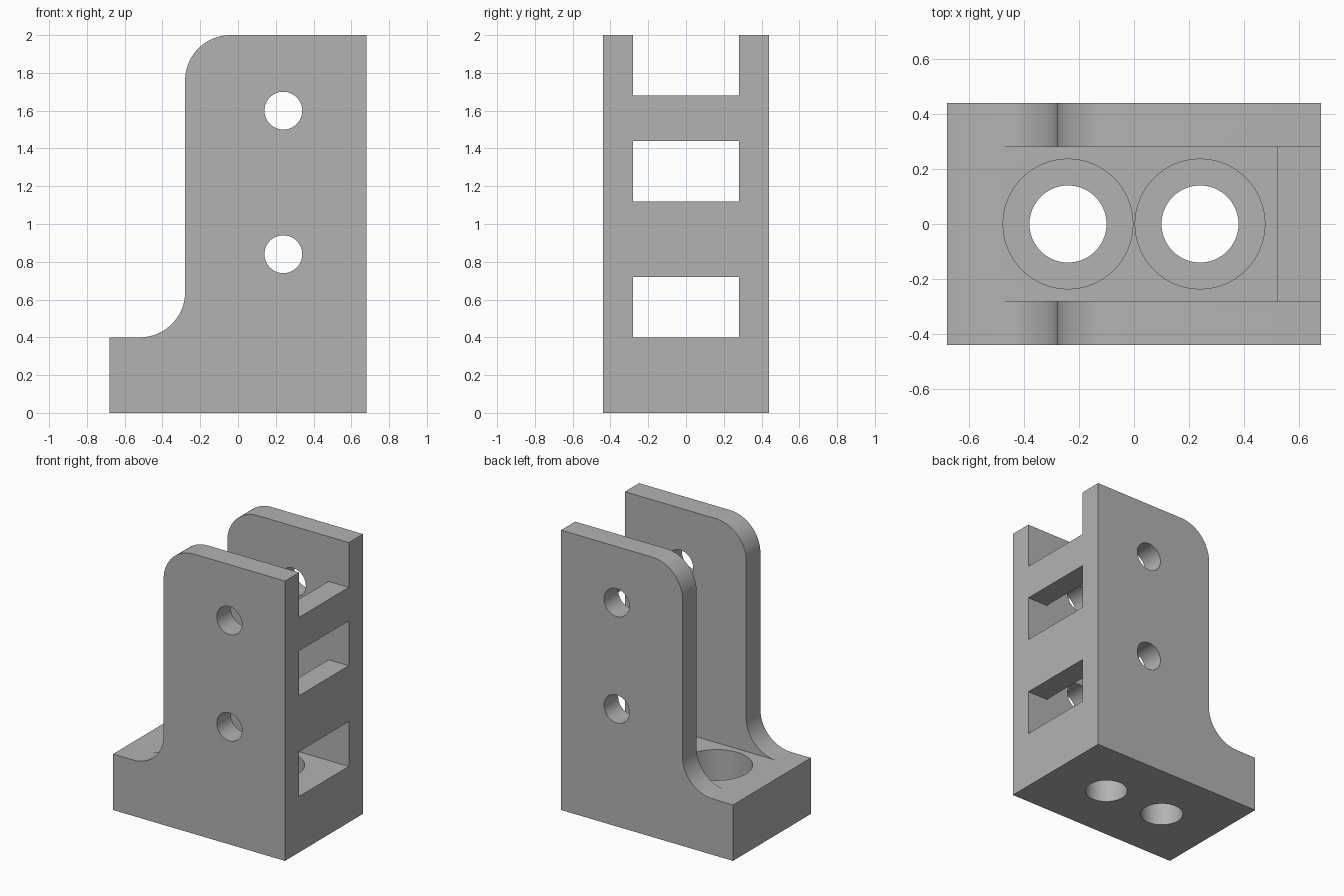
import bpy, bmesh
from math import sin, cos, pi
from mathutils import Matrix

if "Cube" in bpy.data.objects:
    bpy.data.objects.remove(bpy.data.objects["Cube"])

grey = bpy.data.materials.new("plain_grey")
grey.use_nodes = True
colour = (0.45, 0.45, 0.45, 1)
grey.diffuse_color = colour
grey.node_tree.nodes["Principled BSDF"].inputs["Base Color"].default_value = colour

LENGTH, HALF_Y, HEIGHT = 0.68, 0.44, 2.0
FLOOR, WALL_X, RADIUS = 0.4, -0.28, 0.24
INNER_Y, RAIL_X = 0.28, 0.52


def finish(name, bm):
    bmesh.ops.recalc_face_normals(bm, faces=bm.faces)
    mesh = bpy.data.meshes.new(name)
    bm.to_mesh(mesh)
    bm.free()
    mesh.materials.append(grey)
    obj = bpy.data.objects.new(name, mesh)
    bpy.context.collection.objects.link(obj)
    return obj


def arc(cx, cz, start, end, steps=24):
    angles = [start + (end - start) * i / steps for i in range(steps + 1)]
    return [(cx + RADIUS * cos(a), cz + RADIUS * sin(a)) for a in angles]


def box(name, low, high):
    bm = bmesh.new()
    size = [h - l for l, h in zip(low, high)]
    mid = [(h + l) / 2 for l, h in zip(low, high)]
    bmesh.ops.create_cube(bm, size=1, matrix=Matrix.Translation(mid) @ Matrix.Diagonal((*size, 1)))
    return finish(name, bm)


def cylinder(name, centre, radius, depth, axis="Z"):
    bm = bmesh.new()
    turn = Matrix.Rotation(pi / 2, 4, "X") if axis == "Y" else Matrix()
    bmesh.ops.create_cone(bm, cap_ends=True, segments=64, radius1=radius, radius2=radius,
                          depth=depth, matrix=Matrix.Translation(centre) @ turn)
    return finish(name, bm)


def cut(target, cutter):
    mod = target.modifiers.new(cutter.name, "BOOLEAN")
    mod.operation, mod.solver, mod.object = "DIFFERENCE", "EXACT", cutter
    bpy.context.view_layer.objects.active = target
    bpy.ops.object.modifier_apply(modifier=mod.name)
    bpy.data.objects.remove(cutter)


# Side profile with rounded top corner and filleted foot, extruded across the width
profile = [(-LENGTH, 0), (LENGTH, 0), (LENGTH, HEIGHT)]
profile += arc(WALL_X + RADIUS, HEIGHT - RADIUS, pi / 2, pi)
profile += arc(WALL_X - RADIUS, FLOOR + RADIUS, 0, -pi / 2)
profile += [(-LENGTH, FLOOR)]
bm = bmesh.new()
face = bm.faces.new([bm.verts.new((x, -HALF_Y, z)) for x, z in profile])
side = bmesh.ops.extrude_face_region(bm, geom=[face])["geom"]
bmesh.ops.translate(bm, vec=(0, 2 * HALF_Y, 0), verts=[v for v in side if isinstance(v, bmesh.types.BMVert)])
bracket = finish("bracket", bm)

# Channel between the walls, leaving the end wall
cut(bracket, box("channel", (-1, -INNER_Y, FLOOR), (RAIL_X, INNER_Y, 3)))

# Windows and top notch in the end wall
for low, high in ((FLOOR, 0.72), (1.12, 1.44), (1.68, 3)):
    cut(bracket, box("window", (0.4, -INNER_Y, low), (1, INNER_Y, high)))

# Pin holes through both side walls
for z in (0.84, 1.6):
    cut(bracket, cylinder("pin_hole", (0.24, 0, z), 0.1, 2, "Y"))

# Counterbored bolt holes in the base
for x in (-0.24, 0.24):
    cut(bracket, cylinder("counterbore", (x, 0, 0.68), 0.236, 1))
    cut(bracket, cylinder("bolt_hole", (x, 0, 0), 0.14, 1))

bpy.ops.object.select_all(action="DESELECT")
bracket.select_set(True)
bpy.context.view_layer.objects.active = bracket
bpy.ops.object.shade_smooth_by_angle(angle=pi / 6)
